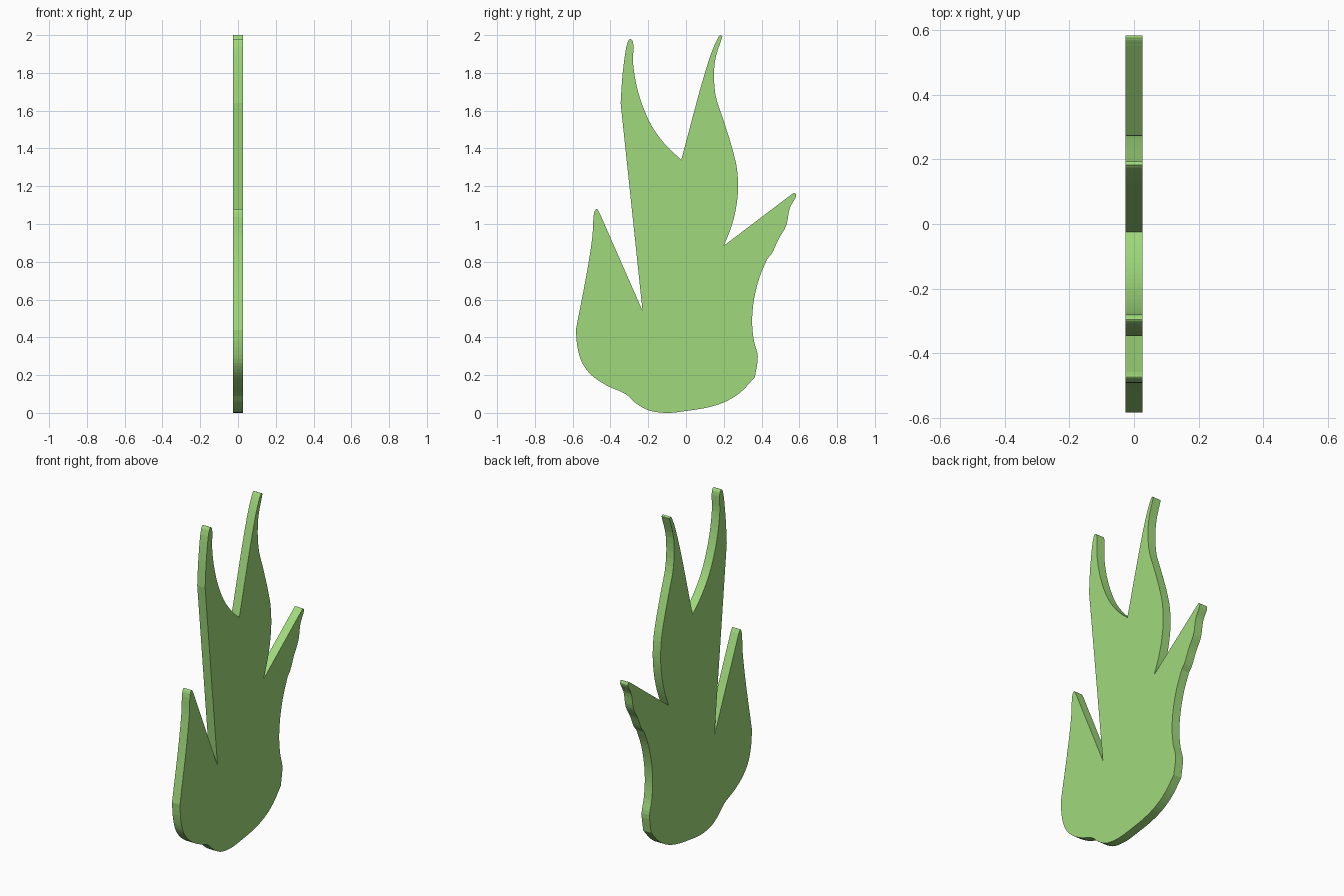
import bpy, bmesh
from mathutils import Vector

if "Cube" in bpy.data.objects:
    bpy.data.objects.remove(bpy.data.objects["Cube"])

HALF = 0.026  # half thickness along x

# Outline in (y, z), split into runs at the sharp notches and tips
left_tongue = [(-.23, .54), (-.458, 1.06)]
left_tip = [(-.458, 1.06), (-.473, 1.08), (-.486, 1.06), (-.495, .94), (-.52, .77), (-.583, .44)]
base_left = [(-.583, .44), (-.575, .35), (-.55, .265), (-.50, .20), (-.42, .145), (-.32, .10),
             (-.27, .055), (-.21, .018), (-.16, .005), (-.09, 0), (0, .01), (.12, .03),
             (.21, .06), (.29, .11), (.365, .19)]
right_side = [(.365, .19), (.38, .30), (.36, .38), (.35, .48), (.36, .60), (.39, .72), (.43, .815)]
right_tip = [(.43, .815), (.455, .845), (.49, .92), (.53, .99), (.55, 1.085), (.583, 1.15),
             (.575, 1.165), (.55, 1.15)]
right_tongue = [(.55, 1.15), (.20, .885)]
tall_right = [(.20, .885), (.235, .97), (.26, 1.06), (.275, 1.17), (.27, 1.29), (.245, 1.40),
              (.20, 1.545), (.155, 1.69), (.153, 1.86), (.193, 1.993)]
tall_inner = [(.193, 1.993), (.182, 2.0), (.15, 1.945), (.10, 1.80), (-.025, 1.34)]
tall_left = [(-.025, 1.34), (-.10, 1.41), (-.17, 1.50), (-.22, 1.60), (-.26, 1.725), (-.28, 1.85),
             (-.281, 1.965), (-.295, 1.98), (-.308, 1.965), (-.335, 1.80), (-.346, 1.64)]
left_edge = [(-.346, 1.64), (-.23, .54)]


def smooth_run(pts, steps=4):
    """Centripetal-style spline through a run; the last point is left to the next run."""
    p = [Vector(q) for q in pts]
    if len(p) == 2:
        return p[:1]
    p = [2 * p[0] - p[1]] + p + [2 * p[-1] - p[-2]]
    out = []
    for a, b, c, d in zip(p, p[1:], p[2:], p[3:]):
        t0, t1, t2 = [max((v - u).length, 1e-5) ** .5 for u, v in ((a, b), (b, c), (c, d))]
        m1 = t1 * ((b - a) / t0 - (c - a) / (t0 + t1) + (c - b) / t1)
        m2 = t1 * ((c - b) / t1 - (d - b) / (t1 + t2) + (d - c) / t2)
        for i in range(steps):
            t = i / steps
            out.append((2*t**3 - 3*t**2 + 1) * b + (t**3 - 2*t**2 + t) * m1
                       + (3*t**2 - 2*t**3) * c + (t**3 - t**2) * m2)
    return out


outline = []
for run in (left_tongue, left_tip, base_left, right_side, right_tip, right_tongue,
            tall_right, tall_inner, tall_left, left_edge):
    outline += smooth_run(run)

# Flat flame-shaped leaf cluster, extruded across x
bm = bmesh.new()
face = bm.faces.new([bm.verts.new((-HALF, q.x, max(q.y, 0))) for q in outline])
ext = bmesh.ops.extrude_face_region(bm, geom=[face], use_keep_orig=True)
moved = [v for v in ext["geom"] if isinstance(v, bmesh.types.BMVert)]
bmesh.ops.translate(bm, verts=moved, vec=(2 * HALF, 0, 0))
bmesh.ops.recalc_face_normals(bm, faces=bm.faces)
bmesh.ops.triangulate(bm, faces=[f for f in bm.faces if len(f.verts) > 4])
mesh = bpy.data.meshes.new("leaf_cluster")
bm.to_mesh(mesh)
bm.free()
leaf = bpy.data.objects.new("leaf_cluster", mesh)
bpy.context.collection.objects.link(leaf)

green = bpy.data.materials.new("leaf_green")
green.diffuse_color = (0.35, 0.70, 0.20, 1)
green.use_nodes = True
green.node_tree.nodes["Principled BSDF"].inputs["Base Color"].default_value = green.diffuse_color
mesh.materials.append(green)
